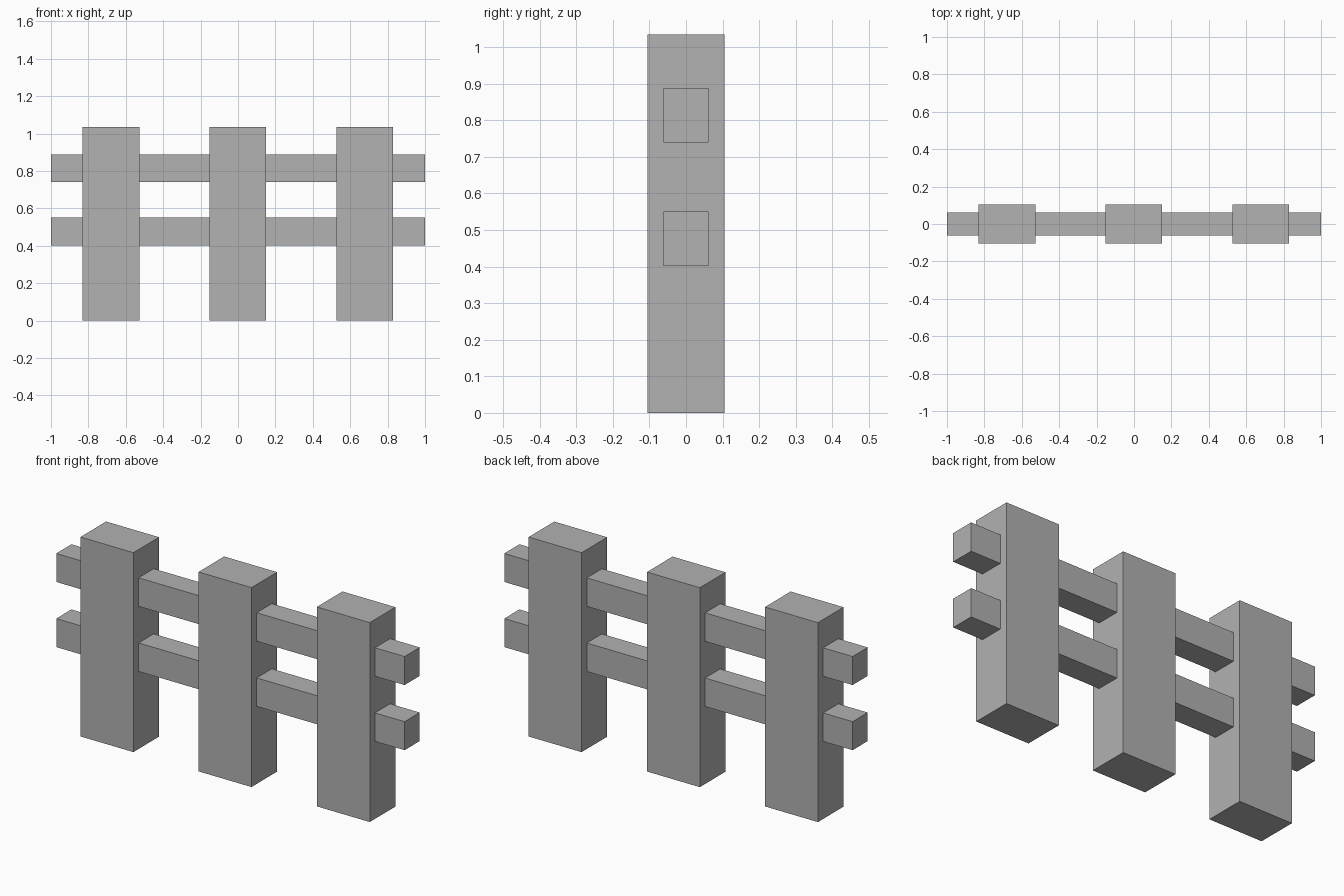
import bpy

cube = bpy.data.objects.get("Cube")
if cube:
    bpy.data.objects.remove(cube, do_unlink=True)

# Single plain grey for the whole fence
grey = bpy.data.materials.new("plain_grey")
grey.use_nodes = True
colour = (0.445, 0.445, 0.445, 1)
grey.diffuse_color = colour
grey.node_tree.nodes["Principled BSDF"].inputs["Base Color"].default_value = colour


def box(name, centre, size):
    bpy.ops.mesh.primitive_cube_add(size=1, location=centre)
    part = bpy.context.object
    part.name = name
    part.scale = size
    bpy.ops.object.transform_apply(location=False, rotation=False, scale=True)
    part.data.materials.append(grey)
    return part


# Upright posts
POST_HEIGHT = 1.035
for name, x in (("right_post", -0.679), ("middle_post", -0.001), ("left_post", 0.678)):
    box(name, (x, 0, POST_HEIGHT / 2), (0.304, 0.21, POST_HEIGHT))

# Long horizontal rails running through the posts
for name, z in (("lower_rail", 0.476), ("upper_rail", 0.814)):
    box(name, (0, 0, z), (2, 0.124, 0.148))
